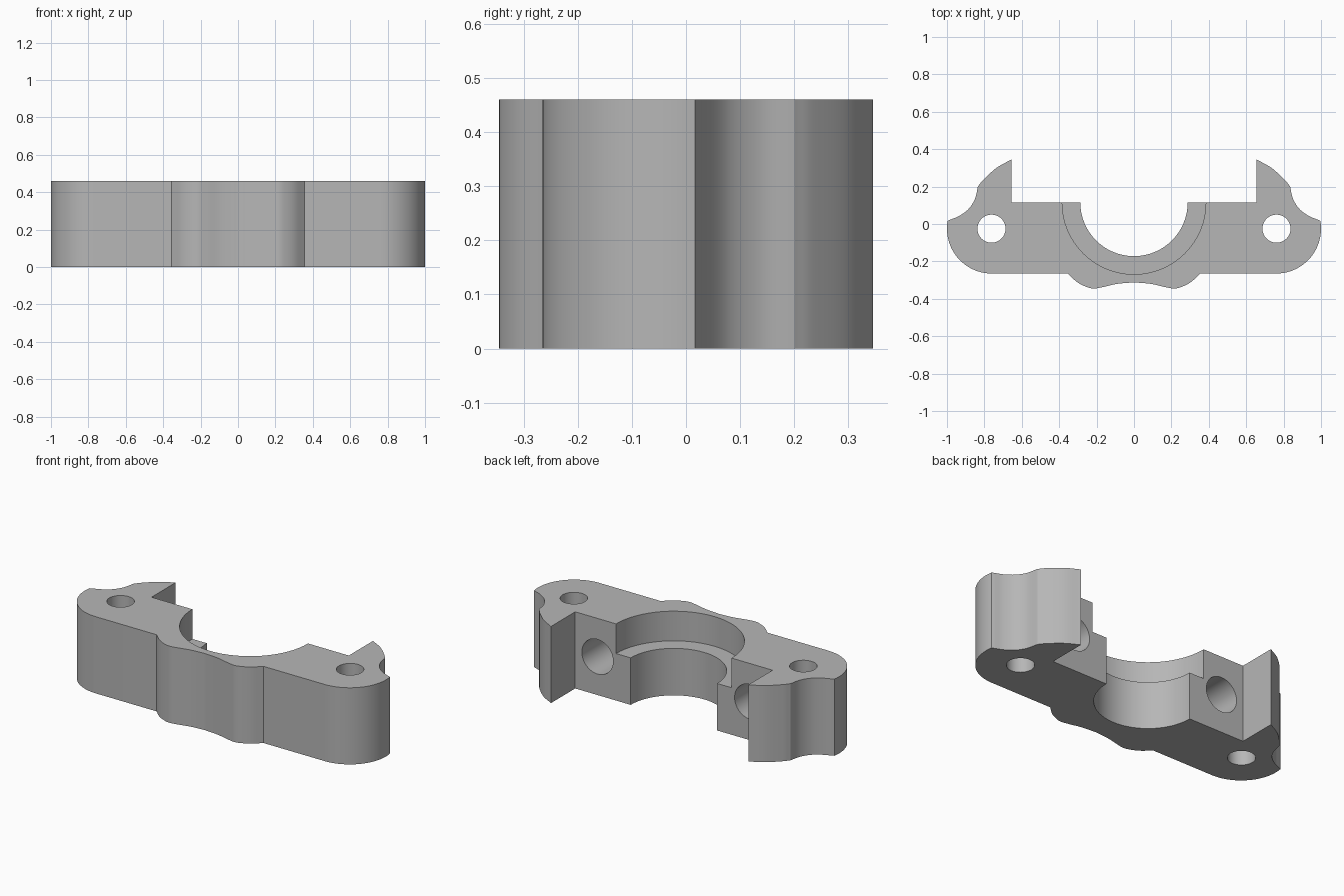
import bpy
import bmesh
from math import cos, sin, pi, radians
from mathutils import Vector, Matrix

cube = bpy.data.objects.get("Cube")
if cube:
    bpy.data.objects.remove(cube, do_unlink=True)

HEIGHT = 0.46
FLAT_Y = 0.115      # clamping face and bore axis
LEDGE_Z = 0.282     # floor of the bearing recess

grey = bpy.data.materials.new("machined grey")
grey.use_nodes = True
colour = (0.47, 0.47, 0.47, 1)
grey.diffuse_color = colour
grey.node_tree.nodes["Principled BSDF"].inputs["Base Color"].default_value = colour


def arc(cx, cy, r, a0, a1, n):
    """Points on a circle between two angles in degrees."""
    angles = [radians(a0 + (a1 - a0) * i / n) for i in range(n + 1)]
    return [(cx + r * cos(a), cy + r * sin(a)) for a in angles]


def spline(points, n=8):
    """Smooth curve passing through the given points."""
    p = [Vector(q) for q in points]
    p = [2 * p[0] - p[1]] + p + [2 * p[-1] - p[-2]]
    out = []
    for a, b, c, d in zip(p, p[1:], p[2:], p[3:]):
        for i in range(n):
            t = i / n
            out.append(tuple(b + (c - a) * (t / 2)
                             + (2 * a - 5 * b + 4 * c - d) * (t * t / 2)
                             + (3 * b - a - 3 * c + d) * (t ** 3 / 2)))
    return out + [tuple(points[-1])]


def finish(name, bm):
    bmesh.ops.recalc_face_normals(bm, faces=bm.faces)
    mesh = bpy.data.meshes.new(name)
    bm.to_mesh(mesh)
    bm.free()
    mesh.materials.append(grey)
    obj = bpy.data.objects.new(name, mesh)
    bpy.context.collection.objects.link(obj)
    return obj


def cylinder(name, r, depth, centre, along_y=False):
    bm = bmesh.new()
    turn = Matrix.Rotation(pi / 2, 4, "X") if along_y else Matrix()
    bmesh.ops.create_cone(bm, cap_ends=True, segments=64, radius1=r, radius2=r,
                          depth=depth, matrix=Matrix.Translation(centre) @ turn)
    return finish(name, bm)


# Half outline: front lobe, rounded ear, concave flank, horn, clamping face
half = spline([(0, -0.312), (0.09, -0.32), (0.165, -0.337), (0.215, -0.345),
               (0.255, -0.336), (0.305, -0.31), (0.355, -0.265)])
half += arc(0.76, -0.025, 0.24, -90, 10, 24)
half += spline([(0.985, 0.022), (0.935, 0.043), (0.885, 0.08),
                (0.85, 0.135), (0.835, 0.2)])
half += spline([(0.835, 0.2), (0.805, 0.237), (0.735, 0.3), (0.655, 0.345)])[1:]
half += [(0.655, FLAT_Y)]
outline = half + [(-x, y) for x, y in reversed(half[1:])]

# Clamp body extruded from the outline
bm = bmesh.new()
base = bm.faces.new([bm.verts.new((x, y, 0)) for x, y in outline])
grown = bmesh.ops.extrude_face_region(bm, geom=[base])
bmesh.ops.translate(bm, vec=(0, 0, HEIGHT),
                    verts=[v for v in grown["geom"] if isinstance(v, bmesh.types.BMVert)])
body = finish("clamp_body", bm)

# Bore, bearing recess, vertical mounting holes and blind bolt holes
cutters = [
    cylinder("bore_cutter", 0.287, 1, (0, FLAT_Y, HEIGHT / 2)),
    cylinder("recess_cutter", 0.384, 0.5, (0, FLAT_Y, LEDGE_Z + 0.25)),
]
for side, s in (("left", 1), ("right", -1)):
    cutters.append(cylinder(side + "_mount_hole_cutter", 0.075, 1,
                            (s * 0.762, -0.025, HEIGHT / 2)))
    cutters.append(cylinder(side + "_bolt_hole_cutter", 0.104, 0.56,
                            (s * 0.507, FLAT_Y, HEIGHT / 2), along_y=True))

bpy.context.view_layer.objects.active = body
body.select_set(True)
for cutter in cutters:
    cut = body.modifiers.new(cutter.name, "BOOLEAN")
    cut.operation = "DIFFERENCE"
    cut.solver = "EXACT"
    cut.object = cutter
    bpy.ops.object.modifier_apply(modifier=cut.name)
    bpy.data.objects.remove(cutter, do_unlink=True)

# Smooth curved walls, crisp corners
bpy.ops.object.select_all(action="DESELECT")
body.select_set(True)
bpy.ops.object.shade_smooth_by_angle(angle=radians(25))
